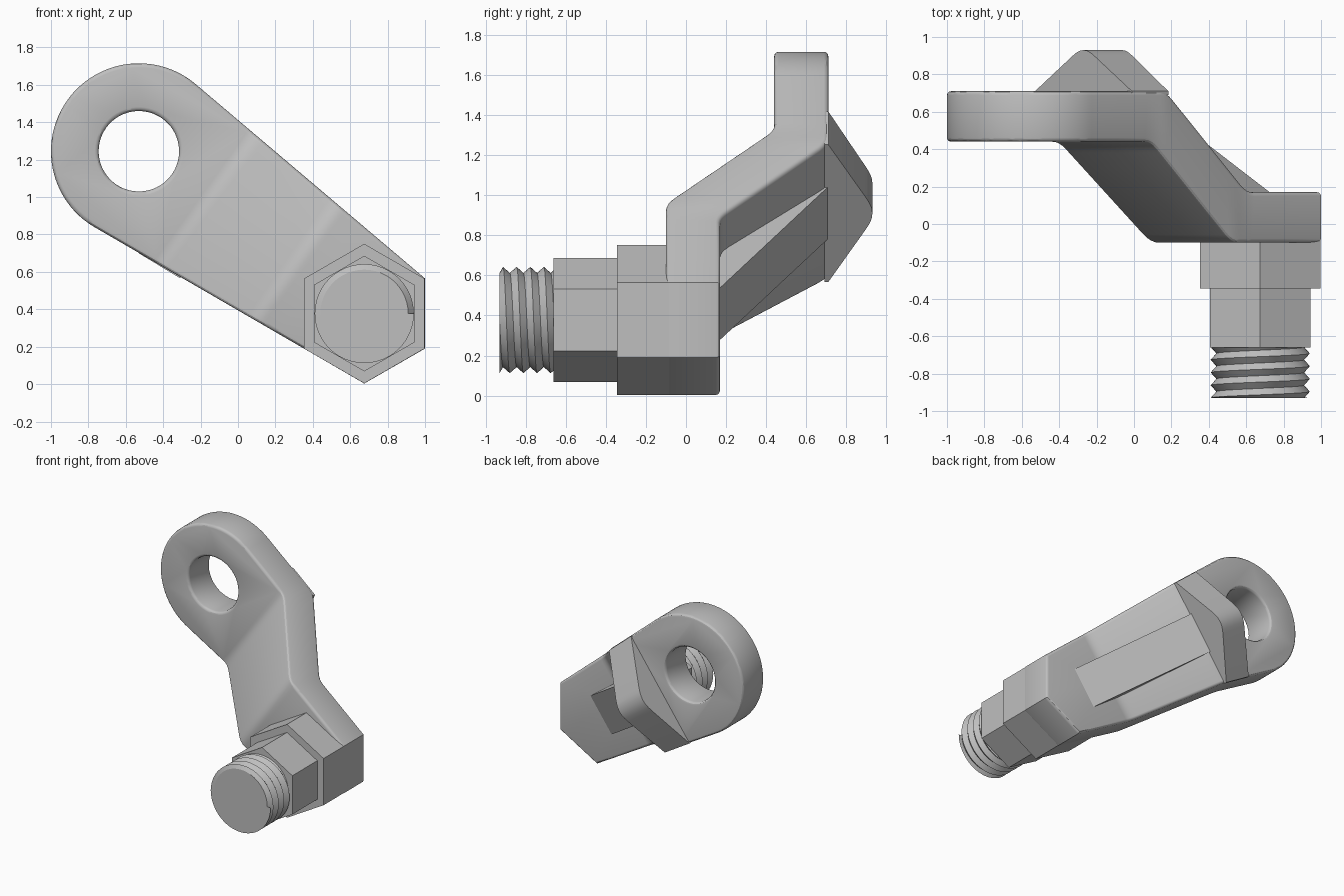
import bpy, bmesh, math
from mathutils import Matrix, Vector

old = bpy.data.objects.get("Cube")
if old:
    bpy.data.objects.remove(old, do_unlink=True)

steel = bpy.data.materials.new("grey steel")
steel.use_nodes = True
steel.diffuse_color = (0.52, 0.52, 0.52, 1)
steel.node_tree.nodes["Principled BSDF"].inputs["Base Color"].default_value = (0.52, 0.52, 0.52, 1)

# Arm frame: local x runs from the eye to the bolt, local z runs across the arm
EYE = Vector((-0.53, 0, 1.245))
BOLT = Vector((0.675, 0, 0.377))
TILT = math.atan2(EYE.z - BOLT.z, BOLT.x - EYE.x)
ARM = Matrix.Translation(EYE) @ Matrix.Rotation(TILT, 4, 'Y')


def finish(bm, name, matrix=None, angle=30):
    bmesh.ops.recalc_face_normals(bm, faces=bm.faces)
    mesh = bpy.data.meshes.new(name)
    bm.to_mesh(mesh)
    bm.free()
    mesh.materials.append(steel)
    obj = bpy.data.objects.new(name, mesh)
    bpy.context.collection.objects.link(obj)
    if matrix:
        obj.matrix_world = matrix
    bpy.ops.object.select_all(action='DESELECT')
    obj.select_set(True)
    bpy.context.view_layer.objects.active = obj
    bpy.ops.object.shade_smooth_by_angle(angle=math.radians(angle))
    return obj


def loft(bm, first, last):
    """Closed prism between two matching outlines."""
    a = [bm.verts.new(p) for p in first]
    b = [bm.verts.new(p) for p in last]
    bm.faces.new(a)
    bm.faces.new(b)
    for i in range(len(a)):
        j = (i + 1) % len(a)
        bm.faces.new((a[i], a[j], b[j], b[i]))


def turned(name, sides, radius, y0, y1, spin=0):
    """Prism or cylinder along y on the bolt axis."""
    bm = bmesh.new()
    rings = [[(BOLT.x + radius * math.sin(spin + math.tau * i / sides), y,
               BOLT.z + radius * math.cos(spin + math.tau * i / sides))
              for i in range(sides)] for y in (y0, y1)]
    loft(bm, *rings)
    return finish(bm, name)


# Cranked arm: outline with an eye, folded by moving y along its length
def arc(radius, start, end, n):
    return [(radius * math.cos(math.radians(start + (end - start) * i / n)),
             radius * math.sin(math.radians(start + (end - start) * i / n))) for i in range(n + 1)]


def local(x, z):
    p = ARM.inverted() @ Vector((x, 0, z))
    return (p.x, p.z)


FILLET = 0.045
SLOPE = -0.54 / 0.565
FRONT, BACK = (0.44, 0.455, 1.02), (0.71, 0.563, 1.128)


def soft(t):
    if t < -FILLET:
        return 0
    return t if t > FILLET else (t + FILLET) ** 2 / (4 * FILLET)


def fold(u, start, bend_a, bend_b):
    return start + SLOPE * (soft(u - bend_a) - soft(u - bend_b))


corner = local(1, 0.19)
upper = arc(0.47, 180, 85.4, 32) + [local(1, 0.565), corner] + arc(0.215, 0, 180, 32)
lower = arc(0.47, 180, 275.8, 32) + [local(0.675, 0.003), corner] + arc(0.215, 360, 180, 32)
bm = bmesh.new()
for y in (0, 1):
    for half in (upper, lower):
        bm.faces.new([bm.verts.new((u, y, v)) for u, v in half])
bmesh.ops.remove_doubles(bm, verts=bm.verts, dist=0.0001)
mates = {(round(v.co.x, 4), round(v.co.z, 4)): v for v in bm.verts if v.co.y > 0.5}
rim = [e for e in bm.edges if len(e.link_faces) == 1 and e.verts[0].co.y < 0.5]
for e in rim:
    a, b = e.verts
    c, d = (mates[(round(v.co.x, 4), round(v.co.z, 4))] for v in (b, a))
    bm.faces.new((a, b, c, d))
for bend in FRONT[1:] + BACK[1:]:
    for k in range(-2, 3):
        bmesh.ops.bisect_plane(bm, geom=bm.verts[:] + bm.edges[:] + bm.faces[:],
                               plane_co=(bend + FILLET * k / 2, 0, 0), plane_no=(1, 0, 0))


def is_side(face):
    return len({v.co.y > 0.5 for v in face.verts}) == 2


rims = [e for e in bm.edges if len(e.link_faces) == 2
        and is_side(e.link_faces[0]) != is_side(e.link_faces[1])]
for v in bm.verts:
    v.co.y = fold(v.co.x, *(BACK if v.co.y > 0.5 else FRONT))
bmesh.ops.recalc_face_normals(bm, faces=bm.faces)
bmesh.ops.bevel(bm, geom=rims, offset=0.022, segments=3, profile=0.5,
                affect='EDGES', clamp_overlap=False)
finish(bm, "cranked_arm", ARM)

# Rounded ridge across the back of the upper bend
half = [(1, 0.69), (1, 0.71), (0.22, 0.9), (0.15, 0.915), (0.08, 0.926)]
section = half + [(0, 0.93)] + [(-v, y) for v, y in reversed(half)]
bm = bmesh.new()
loft(bm, *[[(u, y, v * w) for v, y in section] for u, w in ((0.32, 0.443), (0.575, 0.422))])
finish(bm, "back_ridge", ARM)

# Gusset on the back of the sloped length
gusset = [(0.565, 0.712), (0.565, 0.65), (1.1, 0.12), (1.44, 0.12), (1.44, 0.165)]
bm = bmesh.new()
loft(bm, *[[(u, y, v) for u, y in gusset] for v in (-0.16, 0.16)])
finish(bm, "back_gusset", ARM)

# Hexagonal base and nut
turned("hex_base", 6, 0.373, -0.345, -0.05)
turned("hex_nut", 6, 0.309, -0.66, -0.3)

# Threaded end: core and helical ridge
CORE, CREST, PITCH, STEPS = 0.235, 0.265, 0.068, 48
TIP, ROOT = -0.93, -0.64
turned("thread_core", STEPS, CORE, TIP, ROOT)
bm = bmesh.new()


def helix(radius, shift):
    verts = []
    for i in range(STEPS * 6):
        t = -math.tau * i / STEPS
        y = TIP + PITCH * (i / STEPS - 1 + shift)
        verts.append(bm.verts.new((BOLT.x + radius * math.cos(t), min(max(y, TIP), ROOT),
                                   BOLT.z + radius * math.sin(t))))
    return verts


strips = [helix(CORE, 0), helix(CREST, 0.5), helix(CORE, 1)]
for a, b in zip(strips, strips[1:]):
    for i in range(len(a) - 1):
        bm.faces.new((a[i], a[i + 1], b[i + 1], b[i]))
finish(bm, "thread_ridge")
